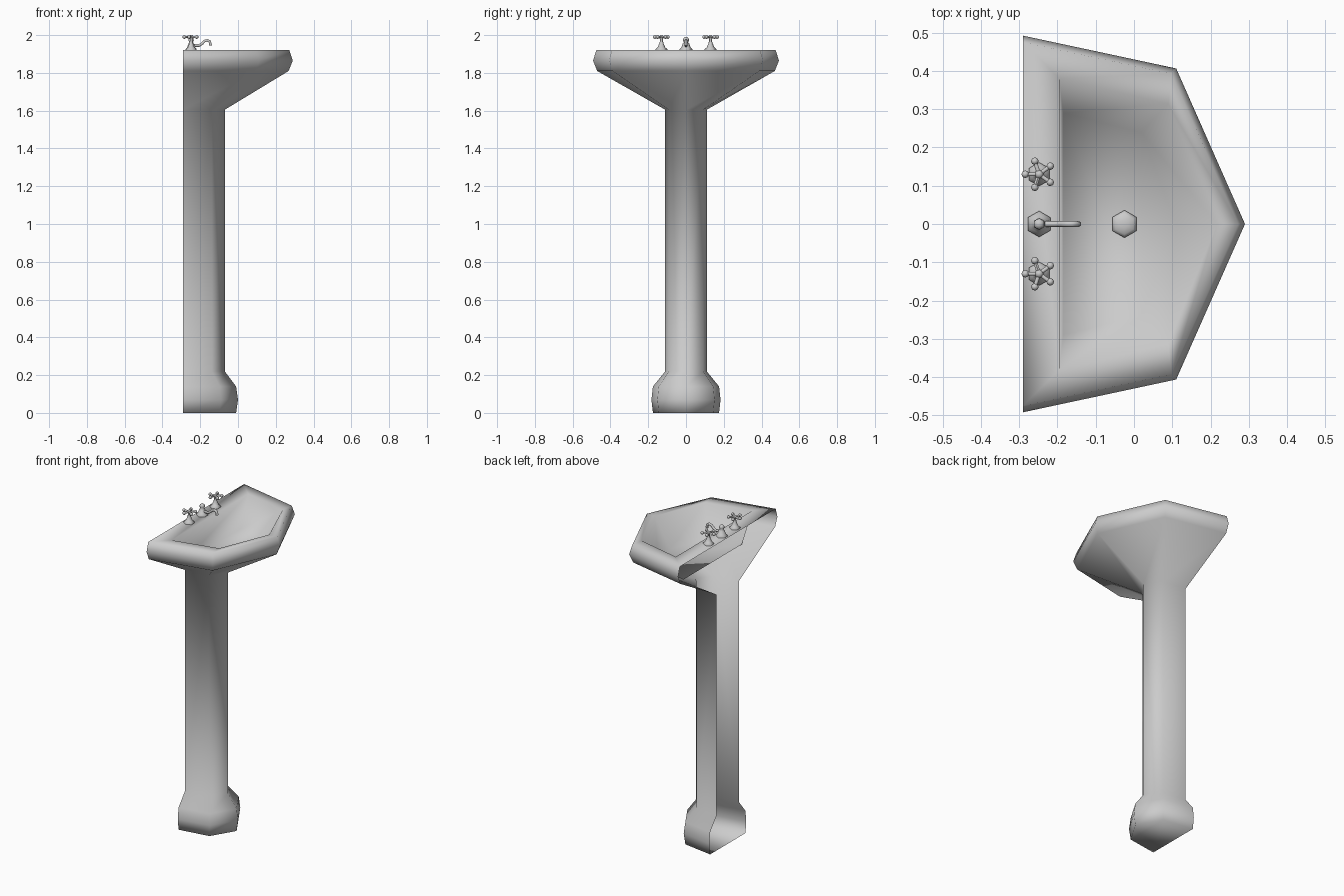
import bpy, bmesh, math
from mathutils import Vector

if "Cube" in bpy.data.objects:
    bpy.data.objects.remove(bpy.data.objects["Cube"])


def make(name, rings, angle=60, open_rows=0):
    """Skin a stack of rings, cap both ends; the first open_rows bands keep an open back."""
    bm = bmesh.new()
    rows = [[bm.verts.new(p) for p in ring] for ring in rings]
    n = len(rows[0])
    for k, (a, b) in enumerate(zip(rows, rows[1:])):
        for i in range(n - 1 if k < open_rows else n):
            j = (i + 1) % n
            bm.faces.new((a[i], a[j], b[j], b[i]))
    bm.faces.new(rows[0][::-1])
    bm.faces.new(rows[-1])
    me = bpy.data.meshes.new(name)
    bm.to_mesh(me)
    bm.free()
    ob = bpy.data.objects.new(name, me)
    bpy.context.collection.objects.link(ob)
    smooth(ob, angle)
    return ob


def smooth(ob, angle=60):
    bpy.ops.object.select_all(action='DESELECT')
    ob.select_set(True)
    bpy.context.view_layer.objects.active = ob
    bpy.ops.object.shade_smooth_by_angle(angle=math.radians(angle))


def five_sided(back, half, tip, z):
    """Flat-backed, pointed plan shared by bowl, column and foot."""
    sx, sy = back + 0.69 * (tip - back), 0.826 * half
    return [(back, -half, z), (sx, -sy, z), (tip, 0, z), (sx, sy, z), (back, half, z)]


def turned(name, x, y, profile, sides=6):
    """Lathe a radius/height profile with few sides."""
    return make(name, [[(x - r * math.sin(math.tau * i / sides),
                         y + r * math.cos(math.tau * i / sides), z)
                        for i in range(sides)] for r, z in profile])


def ball(name, pos, r):
    bpy.ops.mesh.primitive_uv_sphere_add(segments=8, ring_count=6, radius=r, location=pos)
    bpy.context.object.name = name
    smooth(bpy.context.object)


def rod(name, a, b, r):
    a, b = Vector(a), Vector(b)
    bpy.ops.mesh.primitive_cylinder_add(vertices=6, radius=r, depth=(b - a).length,
                                        location=(a + b) / 2)
    ob = bpy.context.object
    ob.name = name
    ob.rotation_euler = (b - a).to_track_quat('Z', 'Y').to_euler()
    smooth(ob)


# basin and pedestal: one smooth ceramic shell, open at the wall side up to the rim
B = -0.29
body = [(B, 0.175, -0.01, 0), (B, 0.183, 0.0, 0.07), (B, 0.175, -0.01, 0.14),
        (B, 0.11, -0.07, 0.22), (B, 0.11, -0.07, 1.605), (B, 0.47, 0.268, 1.81),
        (B, 0.492, 0.29, 1.865), (B, 0.475, 0.272, 1.92), (-0.195, 0.38, 0.217, 1.92),
        (-0.185, 0.29, 0.11, 1.74)]
make("basin_and_pedestal", [five_sided(*r) for r in body], 180, open_rows=7)

# drain plug
turned("drain", -0.025, 0, [(0.036, 1.735), (0.036, 1.748), (0.027, 1.755), (0.012, 1.759)])

# two taps with five-spoke handles
TX = -0.248
for side, y in (("left", 0.13), ("right", -0.13)):
    turned(f"{side}_tap_body", TX, y,
           [(0.031, 1.918), (0.031, 1.926), (0.02, 1.935), (0.011, 1.957),
            (0.007, 1.972), (0.009, 1.98), (0.009, 1.99)])
    ball(f"{side}_tap_hub", (TX, y, 1.989), 0.012)
    for k in range(5):
        a = math.pi + math.tau * k / 5
        end = (TX + 0.036 * math.cos(a), y + 0.036 * math.sin(a), 1.99)
        rod(f"{side}_tap_spoke_{k}", (TX, y, 1.99), end, 0.006)
        ball(f"{side}_tap_knob_{k}", end, 0.01)

# spout base and its curved pipe
turned("spout_base", TX, 0,
       [(0.034, 1.918), (0.034, 1.926), (0.024, 1.936), (0.017, 1.955),
        (0.011, 1.962), (0.016, 1.972), (0.014, 1.984), (0.006, 1.99)])
cu = bpy.data.curves.new("spout_pipe", 'CURVE')
cu.dimensions = '3D'
cu.bevel_depth = 0.008
cu.bevel_resolution = 1
cu.use_fill_caps = True
path = [(-0.245, 1.945), (-0.205, 1.945), (-0.19, 1.955), (-0.178, 1.968),
        (-0.162, 1.973), (-0.149, 1.966), (-0.145, 1.945)]
sp = cu.splines.new('POLY')
sp.points.add(len(path) - 1)
for p, (x, z) in zip(sp.points, path):
    p.co = (x, 0, z, 1)
sp.use_smooth = True
bpy.context.collection.objects.link(bpy.data.objects.new("spout_pipe", cu))
